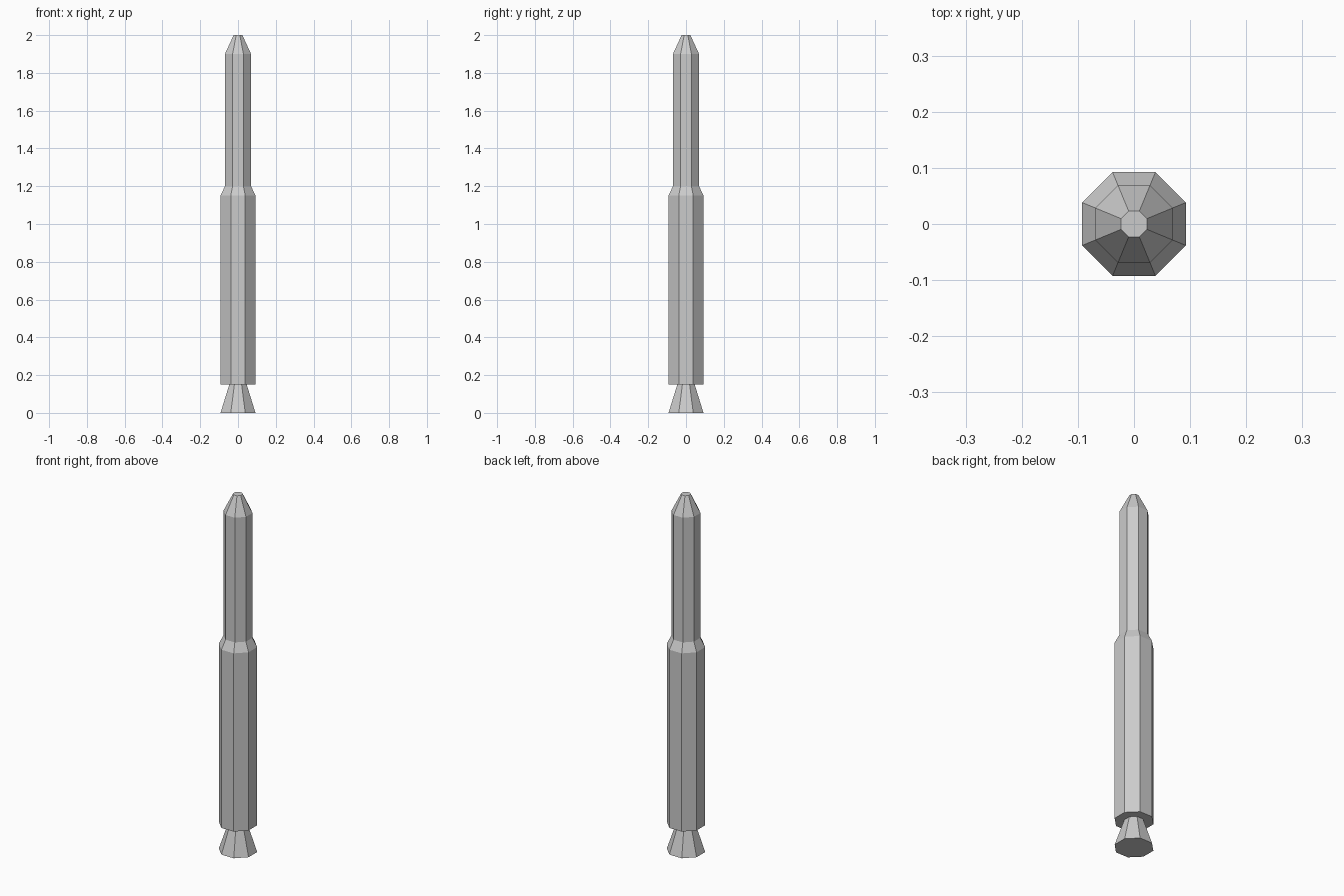
import bpy, bmesh
from math import cos, sin, pi

if "Cube" in bpy.data.objects:
    bpy.data.objects.remove(bpy.data.objects["Cube"])

SIDES = 8


def stage(name, profile, cap_bottom=False, cap_top=False):
    """Flat-faced octagonal section from (radius, z) rings, listed bottom to top."""
    bm = bmesh.new()
    rings = []
    for r, z in profile:
        angles = [(i + 0.5) * 2 * pi / SIDES for i in range(SIDES)]
        rings.append([bm.verts.new((r * cos(a), r * sin(a), z)) for a in angles])
    for low, high in zip(rings, rings[1:]):
        for i in range(SIDES):
            j = (i + 1) % SIDES
            bm.faces.new((low[i], low[j], high[j], high[i]))
    if cap_bottom:
        bm.faces.new(rings[0][::-1])
    if cap_top:
        bm.faces.new(rings[-1])
    mesh = bpy.data.meshes.new(name)
    bm.to_mesh(mesh)
    bm.free()
    obj = bpy.data.objects.new(name, mesh)
    bpy.context.collection.objects.link(obj)
    return obj


# Flared engine bell, closed underneath
stage("engine_nozzle", [(0.1, 0), (0.05, 0.15)], cap_bottom=True)

# Wide lower stage with its sloped shoulder
stage("lower_stage", [(0.1, 0.15), (0.1, 1.15), (0.075, 1.2)], cap_bottom=True)

# Narrow upper stage
stage("upper_stage", [(0.075, 1.2), (0.075, 1.9)])

# Blunt nose cone
stage("nose_cone", [(0.075, 1.9), (0.025, 2.0)], cap_top=True)
